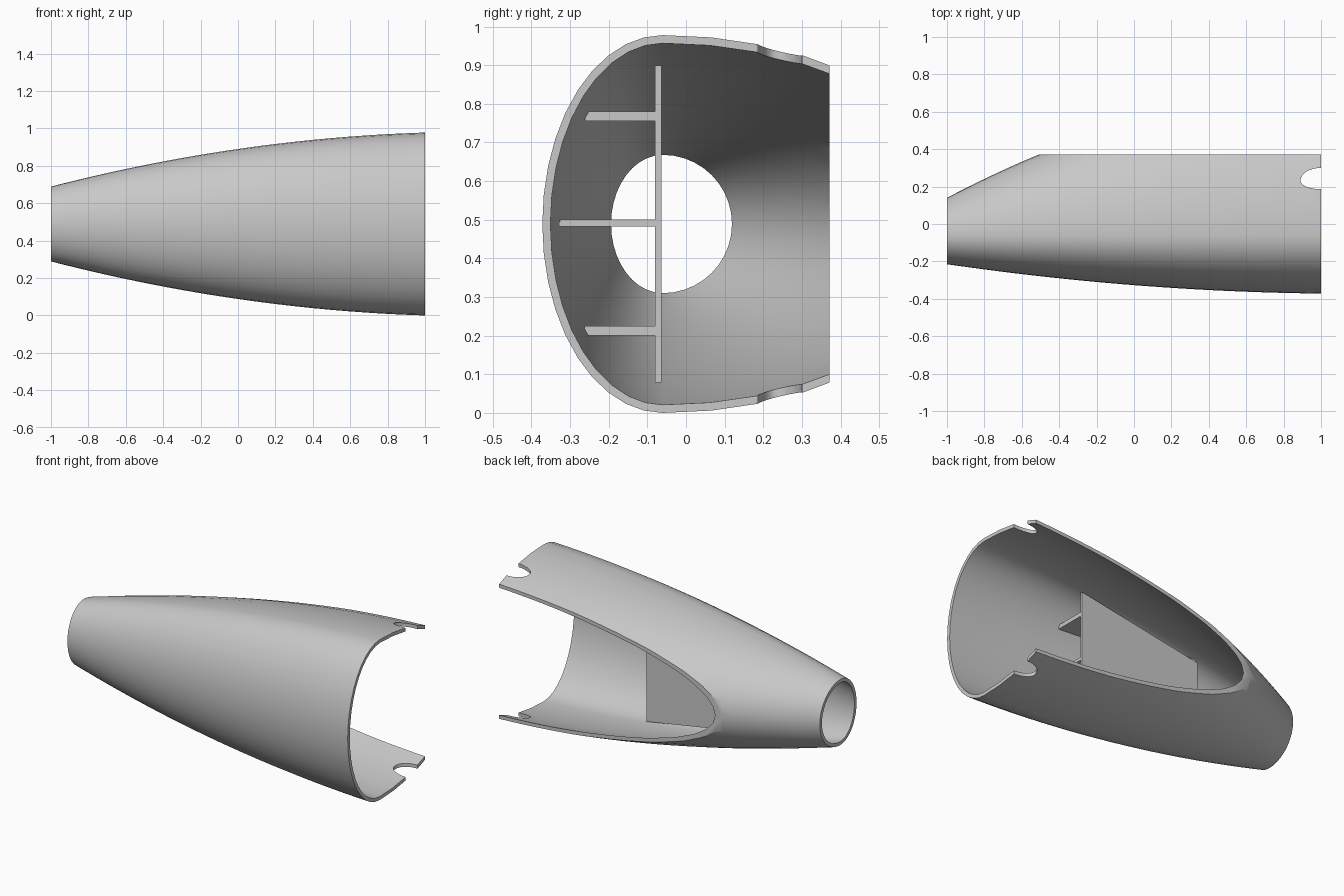
import bpy, bmesh, math

if "Cube" in bpy.data.objects:
    bpy.data.objects.remove(bpy.data.objects["Cube"], do_unlink=True)

CY, CZ, WALL = -0.06, 0.489, 0.021
BACK = 0.372

grey = bpy.data.materials.new("light grey")
grey.use_nodes = True
grey.diffuse_color = (0.58, 0.58, 0.58, 1)
grey.node_tree.nodes["Principled BSDF"].inputs["Base Color"].default_value = (0.58, 0.58, 0.58, 1)


def radii(x, inset=0.0):
    """Half height, front depth and back depth of the hull at x."""
    u = x + 1
    height = 0.2 + 0.2575 * u - 0.0565 * u * u
    front = 0.155 + 0.1455 * u - 0.0335 * u * u
    back = 0.2 + 0.527 * u - 0.113 * u * u
    return height - inset, front - inset, back - inset


def finish(name, bm):
    bmesh.ops.recalc_face_normals(bm, faces=bm.faces)
    mesh = bpy.data.meshes.new(name)
    bm.to_mesh(mesh)
    bm.free()
    obj = bpy.data.objects.new(name, mesh)
    bpy.context.collection.objects.link(obj)
    mesh.materials.append(grey)
    return obj


def prism(name, points, offset):
    """Extrude a flat outline along an offset vector."""
    bm = bmesh.new()
    face = bm.faces.new([bm.verts.new(p) for p in points])
    top = bmesh.ops.extrude_face_region(bm, geom=[face])
    verts = [v for v in top["geom"] if isinstance(v, bmesh.types.BMVert)]
    bmesh.ops.translate(bm, verts=verts, vec=offset)
    return finish(name, bm)


# Hollow tapering hull: outer rings out, inner rings back, closed in a loop
SEG, STEPS = 40, 28
stations = [-1 + 2 * i / STEPS for i in range(STEPS + 1)]
bm = bmesh.new()
rings = []
for x, inset in [(x, 0) for x in stations] + [(x, WALL) for x in reversed(stations)]:
    h, f, b = radii(x, inset)
    ring = []
    for k in range(SEG):
        a = 2 * math.pi * k / SEG
        c = math.cos(a)
        ring.append(bm.verts.new((x, CY + c * (b if c > 0 else f), CZ + h * math.sin(a))))
    rings.append(ring)
for i, ring in enumerate(rings):
    nxt = rings[(i + 1) % len(rings)]
    for k in range(SEG):
        j = (k + 1) % SEG
        bm.faces.new((ring[k], ring[j], nxt[j], nxt[k]))
hull = finish("hull", bm)

# Cutters: flat open back and the rounded notch through both edges
back_cut = prism("back_cutter", [(-2, BACK, -1), (2, BACK, -1), (2, 2, -1), (-2, 2, -1)], (0, 0, 3))
notch = [(1.1, 0.184)]
for k in range(17):
    a = math.pi * (k / 16 - 0.5)
    s = math.sin(a)
    notch.append((1 - 0.11 * math.cos(a), 0.232 + s * (0.046 if s < 0 else 0.068), ))
notch.append((1.1, 0.305))
notch_cut = prism("notch_cutter", [(x, y, -1) for x, y in notch], (0, 0, 3))

bpy.context.view_layer.objects.active = hull
hull.select_set(True)
for cutter in (back_cut, notch_cut):
    mod = hull.modifiers.new("cut", "BOOLEAN")
    mod.operation = "DIFFERENCE"
    mod.solver = "EXACT"
    mod.object = cutter
    bpy.ops.object.modifier_apply(modifier=mod.name)
    bpy.data.objects.remove(cutter, do_unlink=True)
bpy.ops.object.shade_smooth_by_angle(angle=math.radians(30))

# Upright plate inside the hull, narrowing toward the small end
X0, X1, PLATE_Y = -0.5, 0.31, -0.08
prism("inner_plate",
      [(X0, PLATE_Y, CZ - 0.27), (X1, PLATE_Y, CZ - 0.41),
       (X1, PLATE_Y, CZ + 0.41), (X0, PLATE_Y, CZ + 0.27)], (0, 0.016, 0))


# Ribs joining the plate to the front wall, following its curve
def rib(name, dz, thick):
    edge = []
    for k in range(13):
        x = X1 + (X0 - X1) * k / 12
        h, f, _ = radii(x, WALL)
        y = CY - f * math.sqrt(max(0, 1 - (dz / h) ** 2))
        if y > PLATE_Y - 0.01:
            break
        edge.append((x, y - 0.002, CZ + dz - thick / 2))
    z = edge[0][2]
    outline = edge + [(edge[-1][0], PLATE_Y + 0.005, z), (X1, PLATE_Y + 0.005, z)]
    prism(name, outline, (0, 0, thick))


rib("upper_rib", 0.279, 0.025)
rib("middle_rib", 0.003, 0.018)
rib("lower_rib", -0.276, 0.025)
